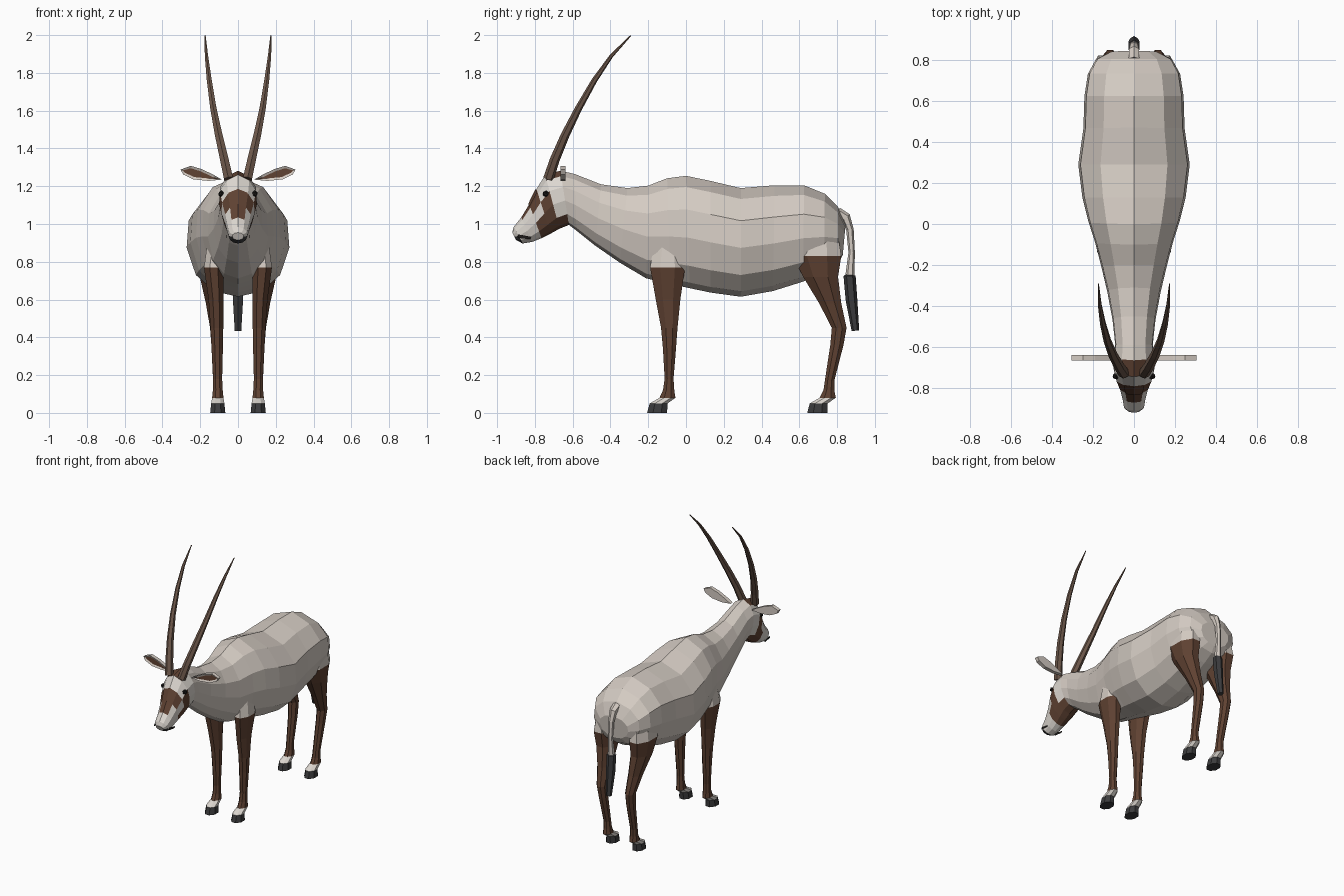
import bpy, bmesh, math
from mathutils import Vector


def material(name, r, g, b):
    m = bpy.data.materials.new(name)
    m.diffuse_color = (r, g, b, 1)
    return m


CREAM = material("cream coat", 0.66, 0.60, 0.545)
WHITE = material("white markings", 0.72, 0.68, 0.63)
BROWN = material("brown coat", 0.115, 0.054, 0.032)
HORN = material("horn brown", 0.15, 0.095, 0.068)
DARK = material("dark hoof", 0.045, 0.045, 0.047)
BLACK = material("black eye", 0.012, 0.011, 0.010)


def loft(bm, rings, rule):
    """Skin a list of closed rings; rule(station, side) gives the material index."""
    vs = [[bm.verts.new(p) for p in r] for r in rings]
    n = len(vs[0])
    for i in range(len(vs) - 1):
        for k in range(n):
            q = (k + 1) % n
            f = bm.faces.new((vs[i][k], vs[i][q], vs[i + 1][q], vs[i + 1][k]))
            f.material_index = rule(i, k)
    bm.faces.new(vs[0]).material_index = rule(0, 0)
    bm.faces.new(vs[-1]).material_index = rule(len(vs) - 2, 0)


def finish(bm, name, mats):
    bmesh.ops.recalc_face_normals(bm, faces=bm.faces[:])
    me = bpy.data.meshes.new(name)
    bm.to_mesh(me)
    bm.free()
    for m in mats:
        me.materials.append(m)
    ob = bpy.data.objects.new(name, me)
    bpy.context.collection.objects.link(ob)
    return ob


# Body, neck and head: one skin; each station is top y,z / bottom y,z / half width
stations = [
    (-0.920, 0.955, -0.900, 0.915, 0.030),
    (-0.912, 0.985, -0.865, 0.897, 0.050),
    (-0.872, 1.035, -0.815, 0.905, 0.058),
    (-0.830, 1.105, -0.765, 0.925, 0.070),
    (-0.792, 1.185, -0.715, 0.950, 0.088),
    (-0.745, 1.260, -0.670, 0.975, 0.100),
    (-0.665, 1.282, -0.620, 0.995, 0.098),
    (-0.590, 1.265, -0.580, 0.965, 0.092),
    (-0.450, 1.210, -0.480, 0.885, 0.105),
    (-0.310, 1.190, -0.350, 0.795, 0.130),
    (-0.200, 1.203, -0.210, 0.712, 0.160),
    (-0.100, 1.242, -0.080, 0.682, 0.190),
    (0.000, 1.255, 0.020, 0.660, 0.222),
    (0.130, 1.228, 0.130, 0.637, 0.252),
    (0.290, 1.190, 0.290, 0.615, 0.272),
    (0.470, 1.205, 0.460, 0.645, 0.247),
    (0.625, 1.205, 0.620, 0.695, 0.242),
    (0.735, 1.160, 0.730, 0.745, 0.225),
    (0.805, 1.090, 0.805, 0.790, 0.185),
    (0.845, 1.000, 0.830, 0.835, 0.115),
]
half = [(0, 1), (0.6, 0.9), (0.96, 0.7), (1, 0.45), (0.82, 0.2), (0.46, 0.05), (0, 0)]
section = half + [(-x, t) for x, t in half[-2:0:-1]]


def coat(i, k):
    band = min(k, 11 - k)                     # 0 is the ridge, 5 is the underside
    if i == 0:
        return 2 if band > 2 else 1           # lips and nose
    if i == 1:
        return 1
    if i == 2:
        return 3 if band == 0 else 1
    if i == 3:
        return 3 if band in (0, 1, 3, 4, 5) else 1
    if i == 4:
        return 3 if band >= 2 else 1          # cheek
    if i == 5:
        return 3 if band in (0, 4, 5) else 1  # poll patch and jaw
    return 0


bm = bmesh.new()
loft(bm, [[Vector((x * w, yb + (yt - yb) * t, zb + (zt - zb) * t)) for x, t in section]
          for yt, zt, yb, zb, w in stations], coat)
finish(bm, "body_and_head", [CREAM, WHITE, DARK, BROWN])

# Face stripe on the upper snout, a thin plate between brow and muzzle
bm = bmesh.new()
for s in (1, -1):
    bm.faces.new([bm.verts.new(p) for p in (
        (0, -0.797, 1.186), (s * 0.05, -0.789, 1.166), (s * 0.042, -0.829, 1.09), (0, -0.835, 1.107))])
finish(bm, "face_stripe", [BROWN])


# Legs: z, front y, back y, centre x, half width
def octagon(z, yf, yb, cx, hw):
    c, s = math.cos(math.pi / 8), math.sin(math.pi / 8)
    pts = []
    for k in range(8):
        a = math.pi / 8 + k * math.pi / 4
        pts.append(Vector((cx + hw * math.cos(a) / c,
                           (yf + yb) / 2 + (yb - yf) / 2 * math.sin(a) / c, z)))
    return pts


front = [
    (0.92, -0.165, -0.02, 0.110, 0.050), (0.77, -0.190, -0.005, 0.128, 0.052),
    (0.60, -0.160, -0.030, 0.116, 0.040), (0.45, -0.132, -0.045, 0.112, 0.034),
    (0.34, -0.122, -0.053, 0.110, 0.030), (0.18, -0.113, -0.066, 0.108, 0.024),
    (0.12, -0.122, -0.062, 0.107, 0.026), (0.08, -0.140, -0.056, 0.107, 0.030),
    (0.05, -0.192, -0.098, 0.107, 0.035), (0.00, -0.206, -0.100, 0.107, 0.040)]
hind = [
    (0.98, 0.600, 0.800, 0.130, 0.070), (0.83, 0.565, 0.822, 0.145, 0.072),
    (0.72, 0.620, 0.805, 0.140, 0.062), (0.58, 0.705, 0.822, 0.126, 0.044),
    (0.45, 0.772, 0.850, 0.116, 0.032), (0.36, 0.764, 0.834, 0.112, 0.029),
    (0.17, 0.735, 0.785, 0.108, 0.024), (0.12, 0.728, 0.785, 0.107, 0.026),
    (0.08, 0.708, 0.793, 0.107, 0.030), (0.05, 0.655, 0.750, 0.107, 0.035),
    (0.00, 0.642, 0.750, 0.107, 0.040)]
for label, data in (("front", front), ("hind", hind)):
    last = len(data) - 2
    for side, s in (("left", 1), ("right", -1)):
        bm = bmesh.new()
        loft(bm, [octagon(z, a, b, cx * s, w) for z, a, b, cx, w in data],
             lambda i, k: 0 if i == 0 else 3 if i == last else 2 if i == last - 1 else 1)
        finish(bm, f"{label}_leg_{side}", [CREAM, BROWN, WHITE, DARK])


# Tubes along a path: x, y, z, radius
def tube(name, path, sides, mats, rule):
    bm = bmesh.new()
    pts = [Vector(p[:3]) for p in path]
    rings = []
    for i, p in enumerate(path):
        d = (pts[min(i + 1, len(pts) - 1)] - pts[max(i - 1, 0)]).normalized()
        u = d.cross(Vector((0, 1, 0.01))).cross(d) if abs(d.y) < 0.95 else Vector((0, 0, 1))
        u.normalize()
        v = d.cross(u)
        rings.append([pts[i] + p[3] * (u * math.cos(k * math.tau / sides) + v * math.sin(k * math.tau / sides))
                      for k in range(sides)])
    loft(bm, rings, rule)
    return finish(bm, name, mats)


horn = [(0.050, -0.728, 1.24, 0.028), (0.072, -0.695, 1.34, 0.026), (0.102, -0.640, 1.47, 0.023),
        (0.130, -0.570, 1.61, 0.019), (0.152, -0.485, 1.76, 0.015), (0.167, -0.395, 1.89, 0.010),
        (0.174, -0.292, 1.998, 0.003)]
for side, s in (("left", 1), ("right", -1)):
    tube(f"horn_{side}", [(x * s, y, z, r) for x, y, z, r in horn], 6, [HORN], lambda i, k: 0)

# Tail with dark tuft
tube("tail", [(0, 0.80, 1.06, 0.030), (0, 0.845, 1.035, 0.027), (0, 0.868, 0.97, 0.020),
              (0, 0.877, 0.85, 0.017), (0, 0.868, 0.73, 0.024), (0, 0.866, 0.725, 0.032),
              (0, 0.876, 0.60, 0.031), (0, 0.897, 0.435, 0.020)],
     6, [CREAM, DARK], lambda i, k: 1 if i >= 4 else 0)

# Ears: leaf outline with a brown inset on the front face
leaf = [(0.085, 1.235), (0.155, 1.228), (0.235, 1.236), (0.290, 1.262), (0.304, 1.288),
        (0.250, 1.308), (0.190, 1.290), (0.125, 1.258)]
for side, s in (("left", 1), ("right", -1)):
    bm = bmesh.new()
    loft(bm, [[Vector((x * s, y, z)) for x, z in leaf] for y in (-0.665, -0.638)], lambda i, k: 0)
    bm.faces.ensure_lookup_table()
    face = min(bm.faces, key=lambda f: f.calc_center_median().y)
    bmesh.ops.recalc_face_normals(bm, faces=bm.faces[:])
    bmesh.ops.inset_region(bm, faces=[face], thickness=0.013, depth=-0.006)
    face.material_index = 1
    finish(bm, f"ear_{side}", [CREAM, BROWN])

# Eyes, with a brown streak below, and mouth lines
for side, s in (("left", 1), ("right", -1)):
    bm = bmesh.new()
    bmesh.ops.create_icosphere(bm, subdivisions=1, radius=0.018)
    bmesh.ops.translate(bm, verts=bm.verts[:], vec=(s * 0.088, -0.742, 1.160))
    finish(bm, f"eye_{side}", [BLACK])
    bm = bmesh.new()
    bm.faces.new([bm.verts.new((s * x, y, z)) for x, y, z in (
        (0.059, -0.888, 0.945), (0.062, -0.820, 0.932), (0.062, -0.825, 0.920), (0.059, -0.890, 0.926))])
    finish(bm, f"mouth_line_{side}", [BLACK])
